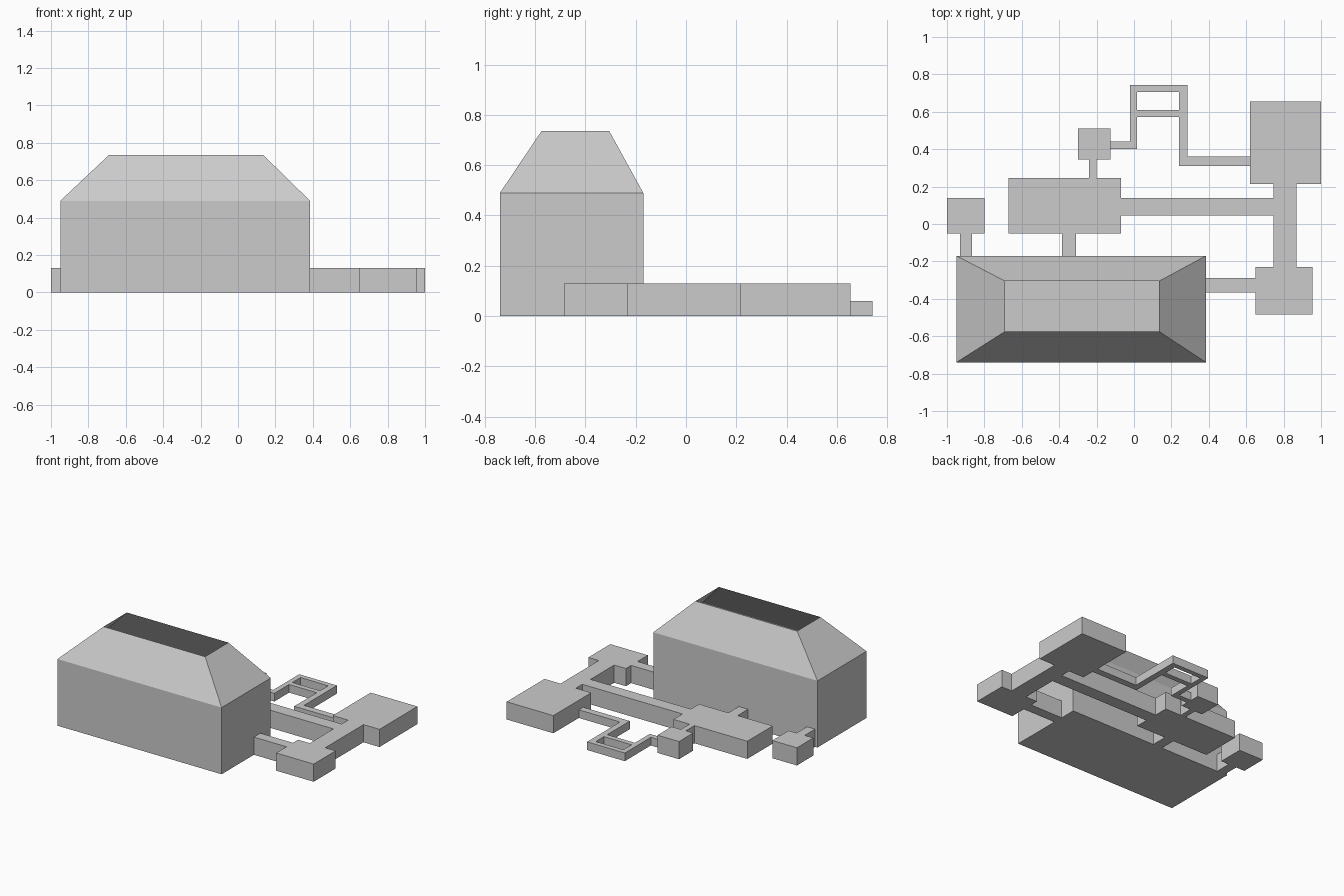
import bpy, bmesh

if "Cube" in bpy.data.objects:
    bpy.data.objects.remove(bpy.data.objects["Cube"])

WALL_H, ROOM_H, LOW_H = 0.13, 0.13, 0.06
HX0, HX1, HY0, HY1 = -0.95, 0.385, -0.74, -0.17   # hall footprint
EAVE, TOP = 0.49, 0.735


def finish(bm, name, recalc=False):
    bmesh.ops.remove_doubles(bm, verts=bm.verts, dist=1e-5)
    if recalc:
        bmesh.ops.recalc_face_normals(bm, faces=bm.faces)
    mesh = bpy.data.meshes.new(name)
    bm.to_mesh(mesh)
    bm.free()
    obj = bpy.data.objects.new(name, mesh)
    bpy.context.collection.objects.link(obj)
    return obj


def quad(bm, *pts):
    bm.faces.new([bm.verts.new(p) for p in pts])


def in_hall(x, y):
    return HX0 < x < HX1 and HY0 < y < HY1


def floor_plan(name, rects):
    """One hollow shell from overlapping rectangles (x0, x1, y0, y1, height)."""
    bm = bmesh.new()
    xs = sorted({v for r in rects for v in r[:2]})
    ys = sorted({v for r in rects for v in r[2:4]})

    def height(i, j):
        if not (0 <= i < len(xs) - 1 and 0 <= j < len(ys) - 1):
            return 0
        x, y = (xs[i] + xs[i + 1]) / 2, (ys[j] + ys[j + 1]) / 2
        return max((r[4] for r in rects if r[0] < x < r[1] and r[2] < y < r[3]),
                   default=0)

    for i in range(len(xs) - 1):
        for j in range(len(ys) - 1):
            h = height(i, j)
            if not h:
                continue
            c = [(xs[i], ys[j]), (xs[i + 1], ys[j]),
                 (xs[i + 1], ys[j + 1]), (xs[i], ys[j + 1])]
            quad(bm, *[(x, y, h) for x, y in c])
            quad(bm, *[(x, y, 0) for x, y in reversed(c)])
            # walls only where the neighbour is lower, open towards the hall
            for k, (di, dj) in enumerate([(0, -1), (1, 0), (0, 1), (-1, 0)]):
                low = height(i + di, j + dj)
                (ax, ay), (bx, by) = c[k], c[(k + 1) % 4]
                if low >= h or in_hall((ax + bx) / 2 + di * 0.001,
                                       (ay + by) / 2 + dj * 0.001):
                    continue
                quad(bm, (ax, ay, low), (bx, by, low), (bx, by, h), (ax, ay, h))
    return finish(bm, name)


# Doorway spans where corridors meet the hall
DOOR_LEFT, DOOR_MID, DOOR_RIGHT = (-0.93, -0.865), (-0.385, -0.31), (-0.365, -0.29)

# Rooms and tall corridors, then the low winding passage
floor_plan("rooms_and_corridors", [
    (-1.0, -0.80, -0.05, 0.14, ROOM_H),        # west closet
    (*DOOR_LEFT, HY1, -0.05, ROOM_H),
    (-0.67, -0.07, -0.05, 0.245, ROOM_H),      # middle room
    (*DOOR_MID, HY1, -0.05, ROOM_H),
    (-0.24, -0.20, 0.245, 0.345, ROOM_H),
    (-0.30, -0.125, 0.345, 0.51, ROOM_H),      # small room
    (-0.07, 0.745, 0.045, 0.14, ROOM_H),       # long corridor
    (0.62, 1.0, 0.215, 0.655, ROOM_H),         # east room
    (0.745, 0.87, -0.23, 0.215, ROOM_H),
    (0.65, 0.955, -0.485, -0.23, ROOM_H),      # south-east room
    (HX1, 0.65, *DOOR_RIGHT, ROOM_H),
    (-0.125, 0.015, 0.40, 0.44, LOW_H),        # winding passage
    (-0.022, 0.015, 0.40, 0.742, LOW_H),
    (-0.022, 0.285, 0.705, 0.742, LOW_H),
    (0.015, 0.24, 0.572, 0.61, LOW_H),
    (0.24, 0.285, 0.31, 0.742, LOW_H),
    (0.24, 0.62, 0.31, 0.36, LOW_H),
])

# Great hall: walls with doorways, floor and sloping roof open at the top
bm = bmesh.new()


def wall(point, start, end, doors=()):
    cuts = [start, *[v for d in doors for v in d], end]
    for k, (a, b) in enumerate(zip(cuts, cuts[1:])):
        z = ROOM_H if k % 2 else 0               # odd spans are doorways
        (ax, ay), (bx, by) = point(a), point(b)
        quad(bm, (ax, ay, z), (bx, by, z), (bx, by, EAVE), (ax, ay, EAVE))


wall(lambda t: (t, HY0), HX0, HX1)
wall(lambda t: (HX1, t), HY0, HY1, [DOOR_RIGHT])
wall(lambda t: (-t, HY1), -HX1, -HX0,
     [(-DOOR_MID[1], -DOOR_MID[0]), (-DOOR_LEFT[1], -DOOR_LEFT[0])])
wall(lambda t: (HX0, -t), -HY1, -HY0)

base = [(HX0, HY0), (HX1, HY0), (HX1, HY1), (HX0, HY1)]
rim = [(-0.69, -0.575), (0.135, -0.575), (0.135, -0.305), (-0.69, -0.305)]
quad(bm, *[(x, y, 0) for x, y in reversed(base)])
for k in range(4):
    n = (k + 1) % 4
    quad(bm, (*base[k], EAVE), (*base[n], EAVE), (*rim[n], TOP), (*rim[k], TOP))
finish(bm, "great_hall")
